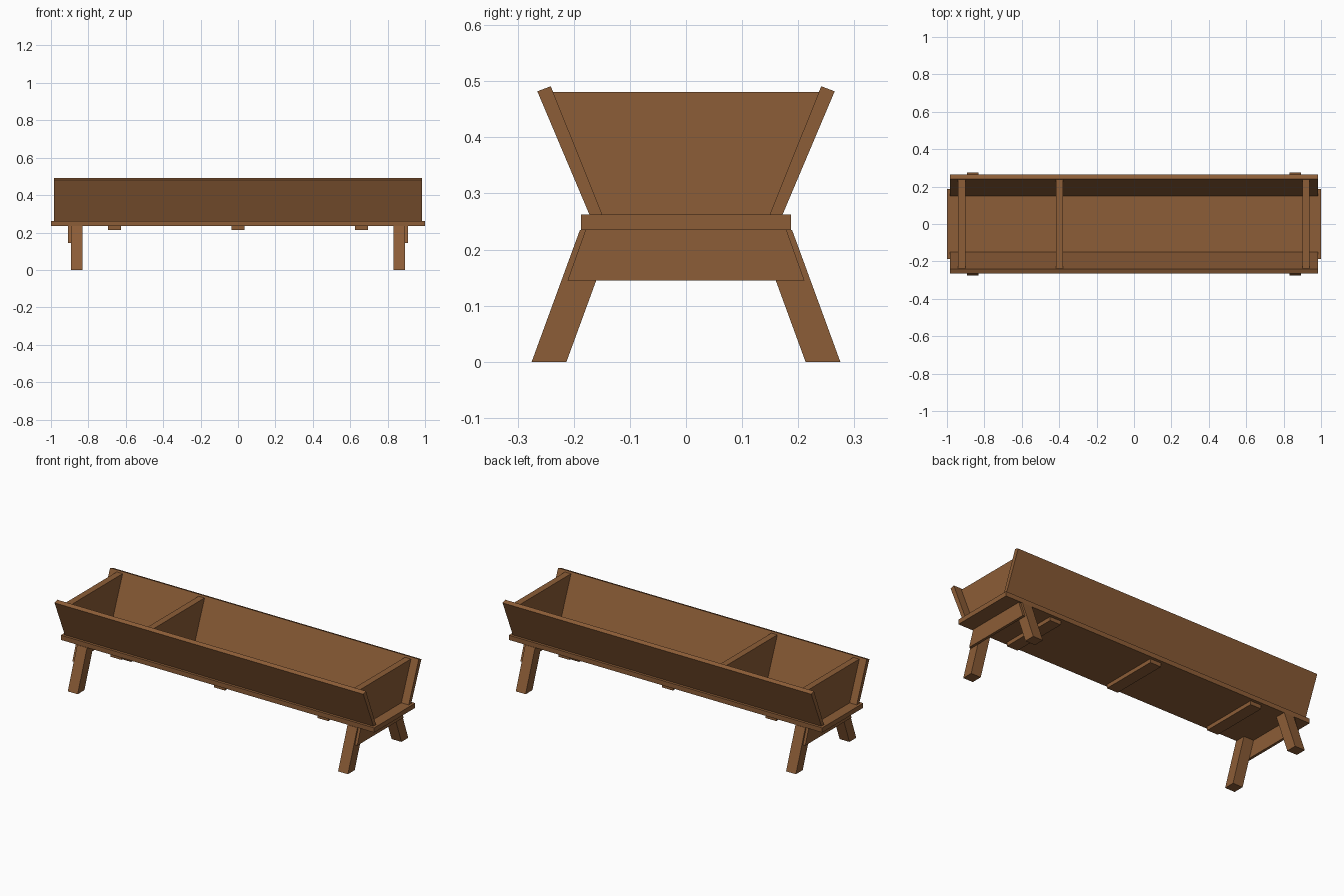
import bpy, bmesh

if "Cube" in bpy.data.objects:
    bpy.data.objects.remove(bpy.data.objects["Cube"])

wood = bpy.data.materials.new("brown wood")
wood.diffuse_color = (0.265, 0.11, 0.038, 1)
wood.use_nodes = True
wood.node_tree.nodes["Principled BSDF"].inputs["Base Color"].default_value = wood.diffuse_color


def prism(name, profile, x0, x1):
    """Extrude a (y, z) profile along x from x0 to x1."""
    bm = bmesh.new()
    face = bm.faces.new([bm.verts.new((x0, y, z)) for y, z in profile])
    new = bmesh.ops.extrude_face_region(bm, geom=[face])["geom"]
    for v in new:
        if isinstance(v, bmesh.types.BMVert):
            v.co.x = x1
    bmesh.ops.recalc_face_normals(bm, faces=bm.faces)
    me = bpy.data.meshes.new(name)
    bm.to_mesh(me)
    bm.free()
    me.materials.append(wood)
    ob = bpy.data.objects.new(name, me)
    bpy.context.collection.objects.link(ob)
    return ob


def trapezoid(bottom, top, z0, z1):
    return [(-bottom, z0), (bottom, z0), (top, z1), (-top, z1)]


# Base board
prism("base_board", trapezoid(0.187, 0.187, 0.235, 0.262), -1, 1)

# Sloping side boards
side = [(0.149, 0.262), (0.172, 0.262), (0.265, 0.482), (0.241, 0.491)]
for s, label in ((-1, "front"), (1, "back")):
    prism(label + "_side_board", [(s * y, z) for y, z in side], -0.985, 0.985)

# End panels and divider inside the trough
panel = trapezoid(0.149, 0.237, 0.262, 0.481)
for name, x in (("left_end_panel", -0.921), ("divider", -0.398), ("right_end_panel", 0.919)):
    prism(name, panel, x - 0.019, x + 0.019)

# Splayed legs and the aprons fixed to their outer faces
leg = [(0.213, 0), (0.275, 0), (0.189, 0.235), (0.127, 0.235)]
for sx, xl in ((-1, "left"), (1, "right")):
    for sy, yl in ((-1, "front"), (1, "back")):
        prism(f"{yl}_{xl}_leg", [(sy * y, z) for y, z in leg], sx * 0.831, sx * 0.894)
    prism(xl + "_apron", trapezoid(0.211, 0.179, 0.145, 0.235), sx * 0.894, sx * 0.909)

# Battens under the base
for i, x in enumerate((-0.66, 0, 0.66)):
    prism(f"batten_{i + 1}", trapezoid(0.17, 0.17, 0.213, 0.235), x - 0.035, x + 0.035)
